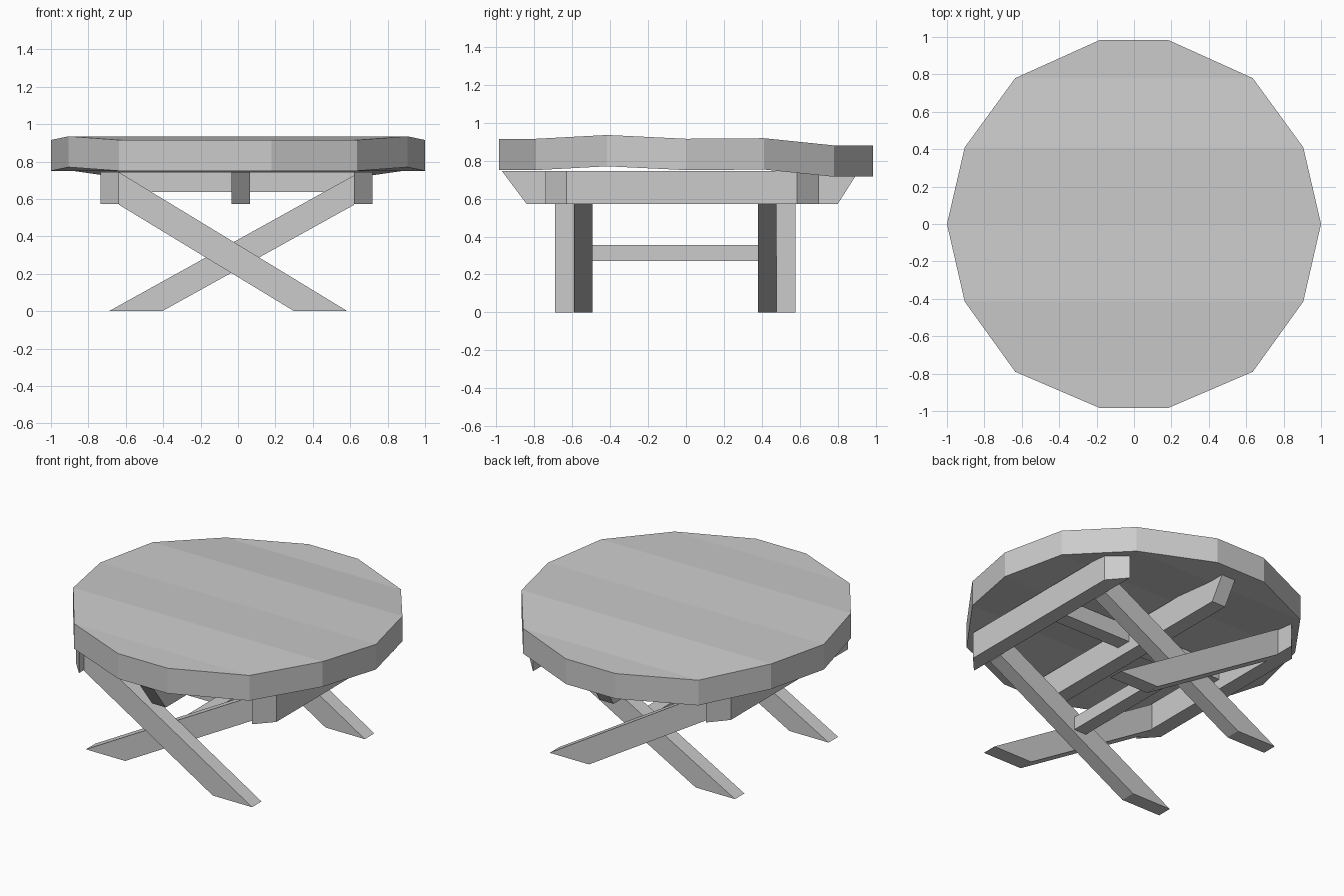
import bpy, bmesh
from mathutils import Vector

if "Cube" in bpy.data.objects:
    bpy.data.objects.remove(bpy.data.objects["Cube"])


def prism(name, loop, offset):
    """Extrude a planar loop of 3D points along an offset vector."""
    bm = bmesh.new()
    a = [bm.verts.new(p) for p in loop]
    b = [bm.verts.new(Vector(p) + Vector(offset)) for p in loop]
    n = len(a)
    bm.faces.new(a)
    bm.faces.new(b[::-1])
    for i in range(n):
        bm.faces.new((a[i], b[i], b[(i + 1) % n], a[(i + 1) % n]))
    return finish(name, bm)


def finish(name, bm):
    bmesh.ops.recalc_face_normals(bm, faces=bm.faces[:])
    me = bpy.data.meshes.new(name)
    bm.to_mesh(me)
    bm.free()
    ob = bpy.data.objects.new(name, me)
    bpy.context.collection.objects.link(ob)
    return ob


def box(name, x0, x1, y0, y1, z0, z1):
    return prism(name, [(x0, y0, z0), (x1, y0, z0), (x1, y1, z0), (x0, y1, z0)],
                 (0, 0, z1 - z0))


# Tabletop: 14-sided, slightly warped in strips (y, half width, top height)
rows = [(-0.985, 0.18, 0.915), (-0.79, 0.635, 0.915), (-0.415, 0.905, 0.935),
        (0, 1.0, 0.915), (0.41, 0.905, 0.918), (0.78, 0.635, 0.88), (0.985, 0.18, 0.88)]
thick = 0.165
bm = bmesh.new()
rings = [[bm.verts.new(p) for p in ((-w, y, z), (w, y, z), (w, y, z - thick), (-w, y, z - thick))]
         for y, w, z in rows]
for r, s in zip(rings, rings[1:]):
    for i in range(4):
        j = (i + 1) % 4
        bm.faces.new((r[i], r[j], s[j], s[i]))
bm.faces.new(rings[0])
bm.faces.new(rings[-1][::-1])
finish("tabletop", bm)

# Centre beam with sloping ends
prism("centre_beam", [(-0.035, -0.97, 0.745), (-0.035, -0.84, 0.572),
                      (-0.035, 0.80, 0.572), (-0.035, 0.91, 0.745)], (0.1, 0, 0))

# Side beams with ends cut to follow the round top
for name, inner, outer in (("left_beam", -0.635, -0.735), ("right_beam", 0.62, 0.72)):
    prism(name, [(inner, -0.74, 0.572), (outer, -0.63, 0.572),
                 (outer, 0.585, 0.572), (inner, 0.70, 0.572)], (0, 0, 0.173))

# Crossed legs, one pair at each end
leg_a = [(0.30, 0), (0.585, 0), (-0.635, 0.742), (-0.635, 0.568)]
leg_b = [(-0.69, 0), (-0.405, 0), (0.62, 0.568), (0.62, 0.726)]
for name, shape, y0 in (("front_outer_leg", leg_a, -0.69), ("front_inner_leg", leg_b, -0.59),
                        ("back_inner_leg", leg_b, 0.38), ("back_outer_leg", leg_a, 0.478)):
    prism(name, [(x, y0, z) for x, z in shape], (0, 0.098, 0))

# Brace under the top and stretcher between the leg pairs
box("cross_brace", -0.635, 0.62, -0.07, 0.03, 0.638, 0.745)
box("stretcher", -0.04, 0.05, -0.492, 0.38, 0.27, 0.355)
